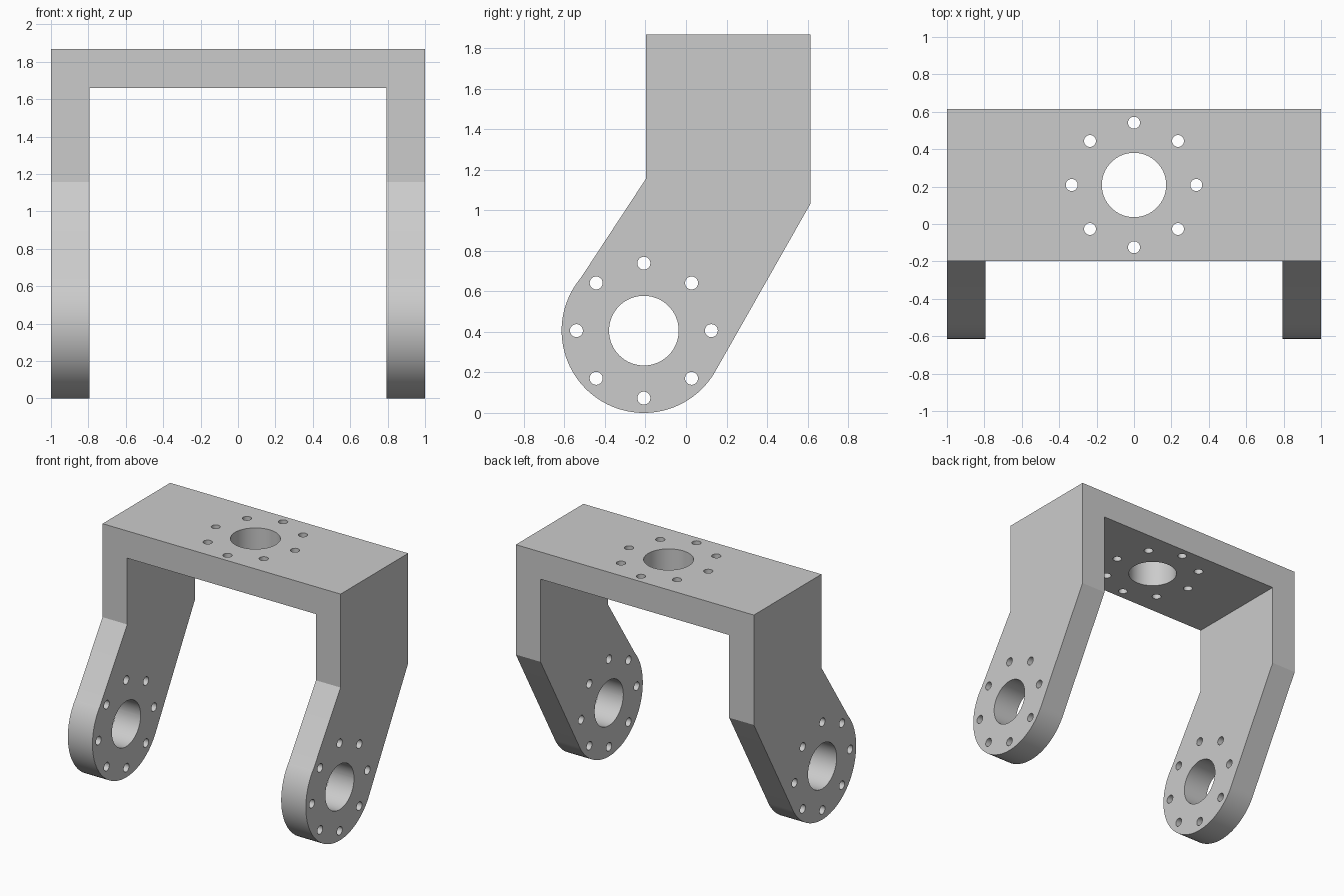
import bpy, bmesh
from math import radians, cos, sin, pi
from mathutils import Matrix, Vector

if "Cube" in bpy.data.objects:
    bpy.data.objects.remove(bpy.data.objects["Cube"])

T = 0.207                        # plate thickness
TOP, BACK, FRONT = 1.867, 0.614, -0.197
R, CY, CZ = 0.406, -0.208, 0.406  # rounded arm end
MID = (FRONT + BACK) / 2


def make_object(name, bm):
    bmesh.ops.recalc_face_normals(bm, faces=bm.faces)
    mesh = bpy.data.meshes.new(name)
    bm.to_mesh(mesh)
    bm.free()
    ob = bpy.data.objects.new(name, mesh)
    bpy.context.collection.objects.link(ob)
    return ob


def add_hole(bm, centre, radius, depth, segments, turn):
    bmesh.ops.create_cone(bm, cap_ends=True, segments=segments, radius1=radius,
                          radius2=radius, depth=depth,
                          matrix=Matrix.Translation(centre) @ turn)


def add_hole_ring(bm, centre, depth, turn):
    """Central bore with eight bolt holes around it."""
    add_hole(bm, centre, 0.172, depth, 64, turn)
    for i in range(8):
        a = i * pi / 4
        offset = turn @ Vector((0.333 * cos(a), 0.333 * sin(a), 0))
        add_hole(bm, centre + offset, 0.032, depth, 32, turn)


def cut(target, cutter):
    cutter.hide_render = True
    mod = target.modifiers.new("cut", 'BOOLEAN')
    mod.operation, mod.solver, mod.object = 'DIFFERENCE', 'EXACT', cutter
    bpy.context.view_layer.objects.active = target
    bpy.ops.object.modifier_apply(modifier=mod.name)
    bpy.data.objects.remove(cutter)


# Bracket body: side profile extruded across the full width
profile = [(BACK, 1.032), (BACK, TOP), (FRONT, TOP), (FRONT, 1.157)]
steps = 72
for i in range(steps + 1):
    a = radians(140 + (330.5 - 140) * i / steps)
    profile.append((CY + R * cos(a), CZ + R * sin(a)))
bm = bmesh.new()
face = bm.faces.new([bm.verts.new((-1, y, z)) for y, z in profile])
ext = bmesh.ops.extrude_face_region(bm, geom=[face])
bmesh.ops.translate(bm, vec=(2, 0, 0),
                    verts=[v for v in ext["geom"] if isinstance(v, bmesh.types.BMVert)])
bracket = make_object("fork_bracket", bm)

# Opening between the two arms
bm = bmesh.new()
bmesh.ops.create_cube(bm, size=1, matrix=Matrix.Translation((0, 0, (TOP - T) - 1.5))
                      @ Matrix.Diagonal((2 * (1 - T), 3, 3, 1)))
cut(bracket, make_object("gap_cutter", bm))

# Bores and bolt holes in the arms and the top plate
bm = bmesh.new()
add_hole_ring(bm, Vector((0, CY, CZ)), 3, Matrix.Rotation(pi / 2, 4, 'Y'))
add_hole_ring(bm, Vector((0, MID, TOP - T / 2)), 0.5, Matrix.Identity(4))
cut(bracket, make_object("hole_cutter", bm))

# Smooth curved walls, sharp edges
bpy.ops.object.select_all(action='DESELECT')
bracket.select_set(True)
bpy.context.view_layer.objects.active = bracket
bpy.ops.object.shade_smooth_by_angle(angle=radians(25))
